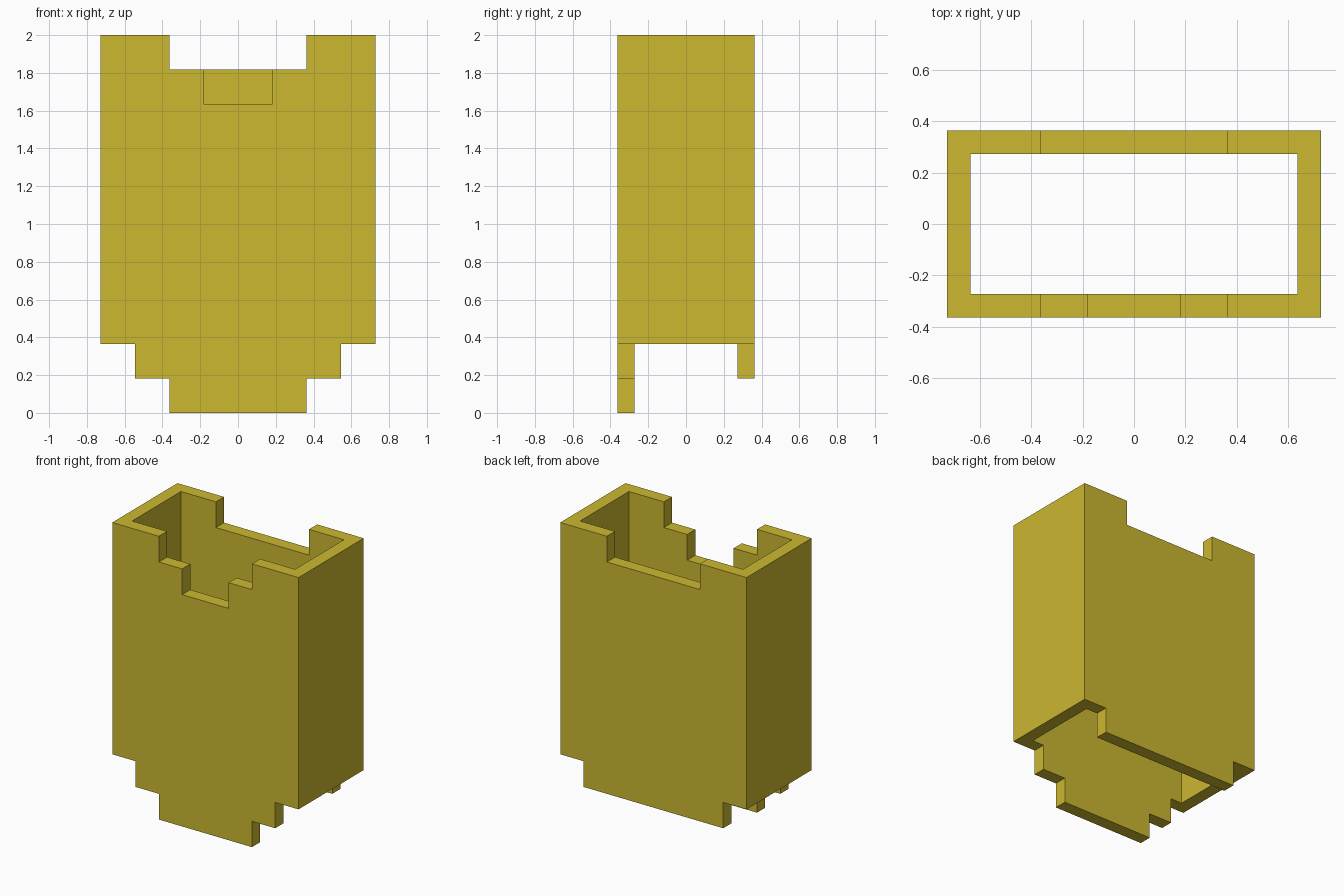
import bpy, bmesh, math

if "Cube" in bpy.data.objects:
    bpy.data.objects.remove(bpy.data.objects["Cube"])

U = 2 / 22                 # modular unit: the model is 22 units tall
HALF_W, HALF_D, WALL = 8, 4, 1


def panel(name, half_profile, y0, y1):
    """Extrude an x-z outline (right half, mirrored) from y0 to y1."""
    outline = half_profile + [(-x, z) for x, z in reversed(half_profile)]
    return prism(name, outline, y0, y1)


def prism(name, outline, y0, y1):
    bm = bmesh.new()
    face = bm.faces.new([bm.verts.new((x * U, y0 * U, z * U)) for x, z in outline])
    ext = bmesh.ops.extrude_face_region(bm, geom=[face])
    for v in ext["geom"]:
        if isinstance(v, bmesh.types.BMVert):
            v.co.y = y1 * U
    bmesh.ops.recalc_face_normals(bm, faces=bm.faces)
    mesh = bpy.data.meshes.new(name)
    bm.to_mesh(mesh)
    bm.free()
    obj = bpy.data.objects.new(name, mesh)
    bpy.context.collection.objects.link(obj)
    return obj


# Front wall: two-step notch on top, two-step tab below
front = panel("stepped_shell", [(4, 0), (4, 2), (6, 2), (6, 4), (HALF_W, 4),
                                (HALF_W, 22), (4, 22), (4, 20), (2, 20), (2, 18)],
              -HALF_D, -HALF_D + WALL)

# Back wall: single notch on top, single tab below
back = panel("back_wall", [(6, 2), (6, 4), (HALF_W, 4),
                           (HALF_W, 22), (4, 22), (4, 20)],
             HALF_D - WALL, HALF_D)

# Side walls, overlapping the corners
sides = []
for name, s in (("left_wall", -1), ("right_wall", 1)):
    a, b = s * (HALF_W - WALL), s * HALF_W
    sides.append(prism(name, [(a, 4), (b, 4), (b, 22), (a, 22)], -HALF_D, HALF_D))

# Fuse the walls into one seamless shell
bpy.context.view_layer.objects.active = front
for wall in sides + [back]:
    mod = front.modifiers.new("fuse", 'BOOLEAN')
    mod.operation, mod.solver, mod.object = 'UNION', 'EXACT', wall
    bpy.ops.object.modifier_apply(modifier=mod.name)
    bpy.data.objects.remove(wall)

# Clean up flat regions
bm = bmesh.new()
bm.from_mesh(front.data)
bmesh.ops.remove_doubles(bm, verts=bm.verts, dist=1e-4)
bmesh.ops.dissolve_limit(bm, angle_limit=math.radians(1), verts=bm.verts, edges=bm.edges)
bm.to_mesh(front.data)
bm.free()

# Mustard yellow
mat = bpy.data.materials.new("mustard")
mat.diffuse_color = (0.60, 0.48, 0.03, 1)
mat.use_nodes = True
mat.node_tree.nodes["Principled BSDF"].inputs["Base Color"].default_value = mat.diffuse_color
front.data.materials.clear()
front.data.materials.append(mat)
